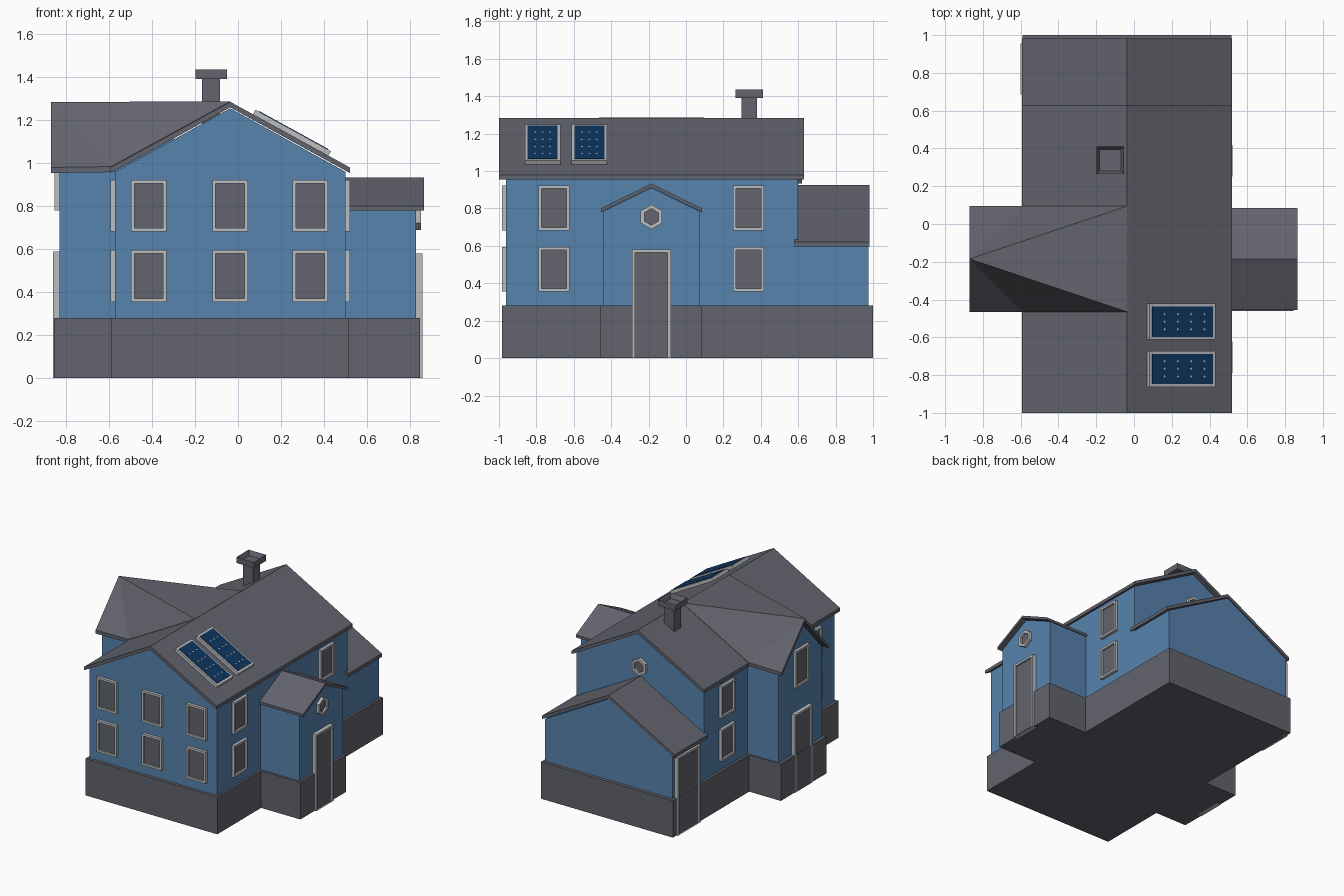
import bpy, bmesh, math
from mathutils import Matrix, Vector

if "Cube" in bpy.data.objects:
    bpy.data.objects.remove(bpy.data.objects["Cube"])


def material(name, rgb):
    m = bpy.data.materials.new(name)
    lin = [(c / 255 / 12.92) if c < 11 else ((c / 255 + 0.055) / 1.055) ** 2.4 for c in rgb]
    m.diffuse_color = (*lin, 1)
    m.use_nodes = True
    m.node_tree.nodes["Principled BSDF"].inputs["Base Color"].default_value = m.diffuse_color
    return m


BLUE = material("wall blue", (86, 131, 174))
GREY = material("slate grey", (98, 99, 109))
TRIM = material("pale trim", (188, 189, 192))
NAVY = material("panel navy", (14, 54, 96))


def finish(name, bm, *mats):
    bmesh.ops.recalc_face_normals(bm, faces=bm.faces)
    me = bpy.data.meshes.new(name)
    bm.to_mesh(me)
    bm.free()
    for m in mats:
        me.materials.append(m)
    ob = bpy.data.objects.new(name, me)
    bpy.context.collection.objects.link(ob)
    return ob


def prism(name, pts, a, b, axis, mat):
    """Extrude a 2D profile from a to b along one axis."""
    def place(p, t):
        return {"x": (t, p[0], p[1]), "y": (p[0], t, p[1]), "z": (p[0], p[1], t)}[axis]
    bm = bmesh.new()
    lo = [bm.verts.new(place(p, a)) for p in pts]
    hi = [bm.verts.new(place(p, b)) for p in pts]
    bm.faces.new(lo)
    bm.faces.new(hi)
    for i in range(len(pts)):
        j = (i + 1) % len(pts)
        bm.faces.new((lo[i], lo[j], hi[j], hi[i]))
    return finish(name, bm, mat)


def house(name, c, half, eave, ridge, a, b, axis):
    return prism(name, [(c - half, 0.2), (c + half, 0.2), (c + half, eave), (c, ridge), (c - half, eave)], a, b, axis, BLUE)


def roof(name, c, half, eave, ridge, a, b, axis, t=0.026):
    return prism(name, [(c - half, eave), (c, ridge), (c + half, eave),
                        (c + half, eave - t), (c, ridge - t), (c - half, eave - t)], a, b, axis, GREY)


def rect(w, h):
    return [(-w / 2, -h / 2), (w / 2, -h / 2), (w / 2, h / 2), (-w / 2, h / 2)]


def hexagon(r):
    return [(r * math.sin(i * math.pi / 3), r * math.cos(i * math.pi / 3)) for i in range(6)]


def framed(name, outer, inner, loc, turn, depth=0.022, pane=0.008):
    """Raised frame ring around a recessed grey pane; turn = degrees about z (0 faces front)."""
    bm = bmesh.new()
    def loop(pts, d):
        return [bm.verts.new((u, -d, v)) for u, v in pts]
    rings = [loop(outer, -0.005), loop(outer, depth), loop(inner, depth), loop(inner, pane)]
    n = len(outer)
    for r, s in zip(rings, rings[1:]):
        for i in range(n):
            j = (i + 1) % n
            bm.faces.new((r[i], r[j], s[j], s[i]))
    bm.faces.new(rings[-1]).material_index = 1
    ob = finish(name, bm, TRIM, GREY)
    ob.data.transform(Matrix.Translation(loc) @ Matrix.Rotation(math.radians(turn), 4, "Z"))
    return ob


def window(name, loc, turn, w=0.165, h=0.24):
    framed(name, rect(w, h), rect(w - 0.032, h - 0.032), loc, turn)


def door(name, loc, turn, w, h, depth=0.03, pane=0.018):
    framed(name, rect(w, h), [(u * (w - 0.034) / w, v if v < 0 else v - 0.016) for u, v in rect(w, h)],
           (loc[0], loc[1], h / 2), turn, depth, pane)


CX, CY = -0.036, -0.185        # main ridge x, side wing ridge y

# Stone base with a cross-shaped plan
prism("foundation", [(-0.59, -0.985), (0.516, -0.985), (0.516, -0.46), (0.845, -0.46), (0.845, 0.085), (0.516, 0.085),
                     (0.516, 1.0), (-0.59, 1.0), (-0.59, 0.085), (-0.855, 0.085), (-0.855, -0.46), (-0.59, -0.46)],
      0, 0.28, "z", GREY)

# Walls
house("main_walls", CX, 0.535, 0.96, 1.255, -0.962, 0.598, "y")
house("garage_walls", CX, 0.535, 0.60, 0.895, 0.5, 0.975, "y")
house("porch_walls", CY, 0.258, 0.785, 0.91, 0.3, 0.828, "x")
house("wing_walls", CY, 0.262, 0.96, 1.25, -0.83, -0.3, "x")

# Roofs
roof("main_roof", CX, 0.556, 0.98, 1.285, -1.0, 0.63, "y")
roof("garage_roof", CX, 0.556, 0.622, 0.925, 0.58, 0.982, "y")
roof("porch_roof", CY, 0.27, 0.80, 0.933, 0.4, 0.865, "x", 0.02)

# Left wing roof: folded faces that flare up to the main ridge
bm = bmesh.new()
R, I = bm.verts.new((-0.87, CY, 1.284)), bm.verts.new((CX, CY, 1.287))
for s in (-1, 1):
    y = CY + s * 0.28
    C, E, O = (bm.verts.new(p) for p in ((CX, y, 1.287), (-0.59, y, 0.984), (-0.87, y, 0.98)))
    for tri in ((R, I, C), (R, C, E), (R, E, O)):
        bm.faces.new(tri)
bmesh.ops.recalc_face_normals(bm, faces=bm.faces)
ext = bmesh.ops.extrude_face_region(bm, geom=bm.faces[:], use_keep_orig=True)
bmesh.ops.translate(bm, vec=(0, 0, -0.026), verts=[v for v in ext["geom"] if isinstance(v, bmesh.types.BMVert)])
finish("wing_roof", bm, GREY)

# Windows in two storeys
for z in (0.475, 0.802):
    for x in (-0.415, -0.037, 0.335):
        window("front_window", (x, -0.962, z), 0)
    for y in (-0.705, 0.335):
        window("right_window", (0.499, y, z), 90)
        window("left_window", (-0.571, y, z), -90)
window("wing_window", (-0.83, CY, 0.92), -90, 0.165, 0.28)
for name, loc, turn in (("porch_hex_window", (0.828, CY, 0.755), 90), ("back_hex_window", (CX, 0.598, 1.0), 180)):
    framed(name, hexagon(0.066), hexagon(0.044), loc, turn)

# Doors
door("porch_door", (0.828, CY), 90, 0.208, 0.58)
door("wing_door", (-0.83, CY), -90, 0.208, 0.59)
door("garage_door", (-0.571, 0.82), -90, 0.27, 0.59)

# Chimney with a hollow cap
def square(r):
    return [(-0.125 - r, 0.338 - r), (-0.125 + r, 0.338 - r), (-0.125 + r, 0.338 + r), (-0.125 - r, 0.338 + r)]

prism("chimney_shaft", square(0.042), 1.1, 1.392, "z", GREY)
cap = prism("chimney_cap", square(0.073), 1.39, 1.435, "z", GREY)
bm = bmesh.new()
bm.from_mesh(cap.data)
top = [f for f in bm.faces if f.normal.z > 0.9]
bmesh.ops.inset_region(bm, faces=top, thickness=0.023)
bmesh.ops.translate(bm, vec=(0, 0, -0.035), verts=top[0].verts[:])
bm.to_mesh(cap.data)
bm.free()

# Solar panels lying on the right roof slope
slope = math.atan2(0.305, 0.556)
for y in (-0.767, -0.517):
    M = Matrix.Translation((0.245, y, 1.285 - 0.281 * math.tan(slope))) @ Matrix.Rotation(slope, 4, "Y")
    L, W = 0.40, 0.19
    frame = prism("solar_frame", rect(L, W), -0.005, 0.024, "z", TRIM)
    cells = prism("solar_cells", rect(L - 0.034, W - 0.03), 0.02, 0.027, "z", NAVY)
    bm = bmesh.new()
    for i in range(4):
        for j in range(3):
            c = Vector((-0.11 + i * 0.08, -0.04 + j * 0.04, 0.0285))
            bm.faces.new([bm.verts.new(c + Vector(d) * 0.007) for d in ((1, 0, 0), (0, 1, 0), (-1, 0, 0), (0, -1, 0))])
    dots = finish("solar_cell_marks", bm, TRIM)
    for f in dots.data.polygons:
        if f.normal.z < 0:
            f.flip()
    for ob in (frame, cells, dots):
        ob.data.transform(M)
